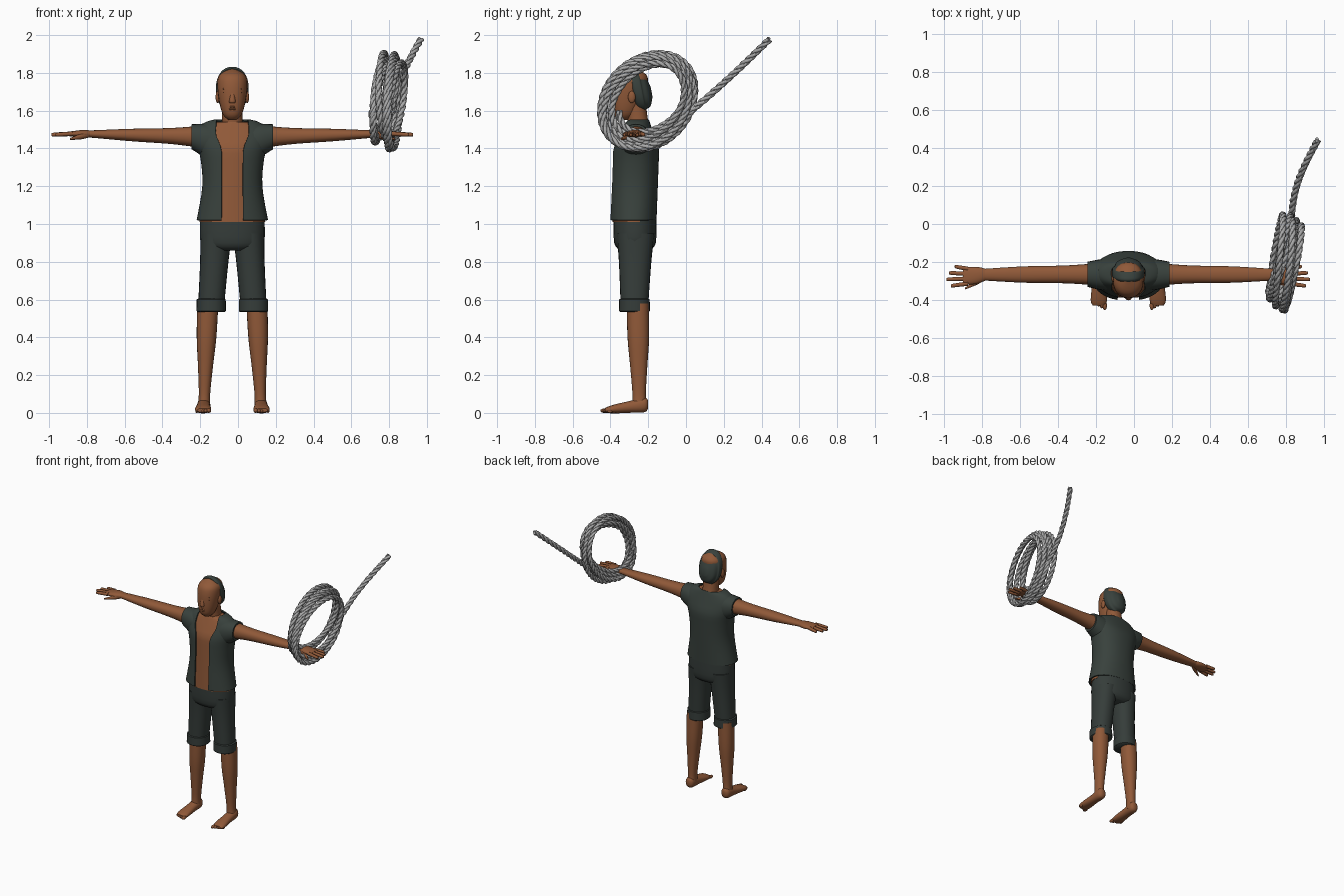
import bpy, bmesh, math
from mathutils import Vector

if "Cube" in bpy.data.objects:
    bpy.data.objects.remove(bpy.data.objects["Cube"])

BODY_X = -0.03       # the figure stands a little off centre
made = []


def material(name, *color):
    mat = bpy.data.materials.new(name)
    mat.use_nodes = True
    mat.diffuse_color = (*color, 1)
    mat.node_tree.nodes["Principled BSDF"].inputs["Base Color"].default_value = (*color, 1)
    return mat


skin = material("brown skin", 0.28, 0.1, 0.04)
cloth = material("dark vest cloth", 0.04, 0.053, 0.046)
trouser = material("dark shorts cloth", 0.036, 0.046, 0.042)
rope_grey = material("grey rope", 0.4, 0.4, 0.4)


def link(name, data, mat):
    data.materials.append(mat)
    ob = bpy.data.objects.new(name, data)
    bpy.context.collection.objects.link(ob)
    made.append(ob)
    return ob


def finish(name, bm, mat):
    mesh = bpy.data.meshes.new(name)
    bmesh.ops.recalc_face_normals(bm, faces=bm.faces)
    bm.to_mesh(mesh)
    bm.free()
    return link(name, mesh, mat)


def smooth_profile(profile, steps):
    """Catmull-Rom interpolation of (position, half width) pairs."""
    rows = [Vector(r) for r in profile]
    rows = [rows[0]] + rows + [rows[-1]]
    out = []
    for a, b, c, d in zip(rows, rows[1:], rows[2:], rows[3:]):
        for k in range(steps):
            t = k / steps
            out.append(b + (c - a) * (t / 2) + (a * 2 - b * 5 + c * 4 - d) * (t * t / 2)
                       + (b * 3 - a - c * 3 + d) * (t ** 3 / 2))
    return out + [rows[-1]]


def signed_power(value, power=0.9):
    return math.copysign(abs(value) ** power, value)


def loft(name, axis, profile, centre, mat, to=None, depth=(1, 1), gap=None,
         side=1, steps=4, sides=24, shear=0):
    """Oval sections along an axis; the centre and the depth ratio run from start to end."""
    bm = bmesh.new()
    rows = smooth_profile(profile, steps)
    first, last = rows[0].x, rows[-1].x
    begin, end = Vector(centre), Vector(to or centre)
    loops = []
    for along, half in rows:
        f = (along - first) / (last - first)
        mid = begin.lerp(end, f)
        deep = depth(along) if callable(depth) else half * (depth[0] + (depth[1] - depth[0]) * f)
        t0 = math.asin(gap(along) / half) if gap else 0
        loop = []
        for k in range(sides + bool(gap)):
            t = t0 + 2 * (math.pi - t0) * k / sides
            u = mid.x + half * signed_power(math.sin(t))
            v = mid.y - deep * signed_power(math.cos(t))
            x, y, z = {"x": (along, u, v), "y": (u, along, v), "z": (u, v, along)}[axis]
            loop.append(bm.verts.new((BODY_X + side * x, y - shear * (z - begin.y), z)))
        loops.append(loop)
    for low, high in zip(loops, loops[1:]):
        for k in range(sides):
            j = (k + 1) % len(low)
            bm.faces.new((low[k], low[j], high[j], high[k]))
    if not gap:
        bm.faces.new(loops[0])
        bm.faces.new(loops[-1])
    return finish(name, bm, mat)


def blob(name, pos, size, mat, side=1):
    bm = bmesh.new()
    bmesh.ops.create_uvsphere(bm, u_segments=14, v_segments=9, radius=1)
    for vert in bm.verts:
        x, y, z = (p + c * s for p, c, s in zip(pos, vert.co, size))
        vert.co = (BODY_X + side * x, y, z)
    return finish(name, bm, mat)


# Torso, with the open vest as a slightly larger shell round it
def chest_depth(z):
    return 0.12 - 0.4 * max(0, z - 1.4)


def vest_gap(z):
    return min(0.08, 0.05 + 0.4 * max(0, z - 1.4))


body = [(1.02, 0.185), (1.2, 0.155), (1.35, 0.165), (1.47, 0.195), (1.53, 0.15), (1.55, 0.09)]
back, collar = (0, -0.28), (0, -0.26)
loft("torso", "z", [(z - 0.01, half - 0.01) for z, half in body], back, skin, to=collar,
     depth=lambda z: chest_depth(z) - 0.01)
vest = loft("vest", "z", body, back, cloth, to=collar, depth=chest_depth, gap=vest_gap, sides=40)
shell = vest.modifiers.new("cloth thickness", "SOLIDIFY")
shell.thickness, shell.offset = 0.008, 0

# Shorts seat, neck and head
loft("shorts_seat", "z", [(0.86, 0.12), (0.9, 0.168), (1.04, 0.17)], (0, -0.27), trouser,
     depth=(0.65, 0.67))
loft("neck", "z", [(1.47, 0.07), (1.54, 0.055), (1.66, 0.055)], (0, -0.245), skin, to=(0, -0.27))
loft("head", "z", [(1.55, 0.02), (1.58, 0.05), (1.65, 0.07), (1.74, 0.08), (1.79, 0.067), (1.825, 0.01)],
     (0, -0.33), skin, to=(0, -0.28), depth=(1.1, 1.15))
loft("nose", "z", [(1.64, 0.01), (1.65, 0.018), (1.7, 0.008)], (0, -0.385), skin,
     to=(0, -0.38), sides=12)
for name, height in (("upper_lip", 1.621), ("lower_lip", 1.608)):
    blob(name, (0, -0.38, height), (0.022, 0.01, 0.006), skin)

# Cap on the back of the head, with a raised rim
loft("cap", "y", [(-0.285, 0.076), (-0.27, 0.086), (-0.24, 0.085), (-0.23, 0.076), (-0.205, 0.06), (-0.186, 0.02)],
     (0, 1.72), cloth, to=(0, 1.7), depth=(1.35, 1.3), sides=32, shear=0.19)

shoulder, wrist = (-0.265, 1.462), (-0.267, 1.477)
hip, knee, ankle = (0.085, -0.267), (0.112, -0.273), (0.15, -0.247)

for side, tag in ((1, "left_"), (-1, "right_")):
    # Face details
    blob(tag + "ear", (0.078, -0.287, 1.672), (0.011, 0.02, 0.032), skin, side)
    for name, height in (("eyelid", 1.697), ("brow", 1.716)):
        blob(tag + name, (0.032, -0.37, height), (0.02, 0.01, 0.007), skin, side)

    # Sleeve and arm
    loft(tag + "sleeve", "x", [(0.09, 0.085), (0.15, 0.08), (0.216, 0.066)], (-0.268, 1.425), cloth,
         to=shoulder, depth=(1.2, 1), side=side)
    loft(tag + "arm", "x", [(0.17, 0.058), (0.33, 0.047), (0.55, 0.043), (0.77, 0.03)], shoulder, skin,
         to=wrist, depth=(1, 0.6), side=side)

    # Hand with fingers and thumb
    loft(tag + "palm", "x", [(0.75, 0.03), (0.8, 0.045), (0.87, 0.045)], wrist, skin,
         to=(-0.275, 1.477), depth=(0.6, 0.25), side=side)
    for i, tip in enumerate((0.915, 0.945, 0.956, 0.935)):
        root = -0.236 - 0.026 * i
        splay = -0.008 * (i - 1.5)
        loft(tag + "finger_" + str(i + 1), "x", [(0.845, 0.012), (tip - 0.01, 0.01), (tip, 0.004)],
             (root, 1.478), skin, to=(root + splay, 1.473), side=side, sides=10)
    loft(tag + "thumb", "x", [(0.76, 0.014), (0.8, 0.015), (0.86, 0.005)], (-0.285, 1.472), skin,
         to=(-0.34, 1.45), side=side, sides=10)

    # Leg of the shorts with a rolled cuff
    loft(tag + "shorts_leg", "z", [(0.95, 0.084), (0.8, 0.075), (0.57, 0.069)], hip, trouser,
         to=knee, depth=(1.2, 1.06), side=side)
    loft(tag + "cuff", "z", [(0.535, 0.073), (0.54, 0.078), (0.6, 0.077), (0.605, 0.07)], knee, trouser,
         depth=(1.05, 1.05), side=side, steps=1)

    # Bare leg, foot and toes
    loft(tag + "leg", "z", [(0.58, 0.056), (0.4, 0.052), (0.25, 0.04), (0.1, 0.03), (0.03, 0.034)],
         (0.13, -0.255), skin, to=ankle, depth=(1.05, 1.2), side=side)
    loft(tag + "foot", "y", [(-0.2, 0.016), (-0.22, 0.033), (-0.3, 0.036), (-0.4, 0.043), (-0.43, 0.03)],
         (0.15, 0.045), skin, to=(0.156, 0.014), depth=(1.25, 0.35), side=side)
    for i in range(5):
        size = 0.012 - 0.001 * i
        blob(tag + "toe_" + str(i + 1), (0.124 + 0.016 * i, -0.43 + 0.007 * i, size),
             (size, 2 * size, size), skin, side)

# Coiled rope: winding oval loops, then a straight free end
turns, per_turn = 7, 100
long_way = Vector((0, 1, 1)).normalized()
short_way = Vector((0, -1, 1)).normalized()
start, stop = 0.8 * math.pi, 2 * math.pi * turns - math.pi / 2
count = turns * per_turn
path = []
for i in range(count + 1):
    f = i / count
    t = start + (stop - start) * f
    size = 0.248 + 0.032 * math.sin(0.62 * t + 2.2) - 0.05 * max(0, 1 - 14 * f)
    point = long_way * size * math.cos(t) + short_way * (size - 0.055) * math.sin(t)
    wander = 0.055 * math.sin(0.38 * t - 1.9) * min(1, 8 * (1 - f))
    point.x = wander + 0.17 * point.y + 0.03 * (point.z + f)
    path.append(point + Vector((0.78, -0.2, 1.65)))
leave, tip = path[-1], Vector((0.968, 0.442, 1.978))
for i in range(1, 51):
    sag = math.sin(math.pi * i / 50)
    path.append(leave.lerp(tip, i / 50) - Vector((0.045, 0, 0.012)) * sag)

# Three twisted strands following the path
lead = [path[0]] + path[:-1]
follow = path[1:] + [path[-1]]
sideways = Vector((1, 0, 0))
for k in range(3):
    curve = bpy.data.curves.new("rope_strand", "CURVE")
    curve.dimensions = "3D"
    curve.bevel_depth, curve.bevel_resolution = 0.0098, 2
    curve.use_fill_caps = True
    spline = curve.splines.new("POLY")
    spline.points.add(len(path) - 1)
    travelled = 0
    for knot, before, here, after in zip(spline.points, lead, path, follow):
        along = (after - before).normalized()
        out = (sideways - along * along.x).normalized()
        travelled += (here - before).length
        turn = 2 * math.pi * (travelled / 0.13 + k / 3)
        offset = out * math.cos(turn) + along.cross(out) * math.sin(turn)
        knot.co = (*(here + offset * 0.0095), 1)
    link("rope_strand_" + str(k + 1), curve, rope_grey)

# Turn strands into meshes and shade everything smoothly
bpy.ops.object.select_all(action="DESELECT")
for ob in made:
    ob.select_set(True)
bpy.context.view_layer.objects.active = made[-1]
bpy.ops.object.convert(target="MESH")
bpy.ops.object.shade_smooth_by_angle(angle=math.radians(45))
